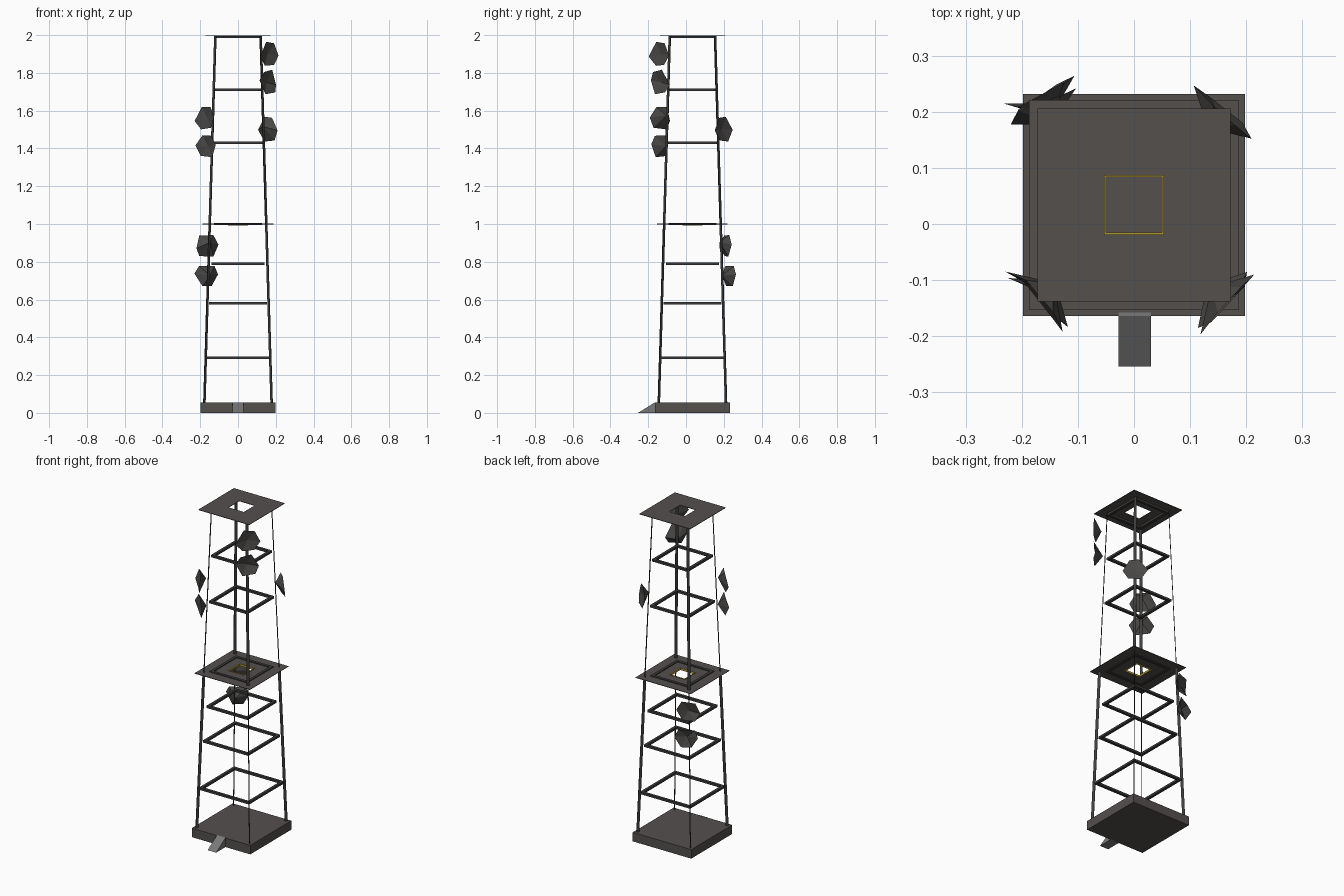
import bpy, bmesh, math, random
from mathutils import Vector, Matrix

if "Cube" in bpy.data.objects:
    bpy.data.objects.remove(bpy.data.objects["Cube"])

random.seed(4)
CY = 0.034  # tower axis in y


def material(name, rgb):
    m = bpy.data.materials.new(name)
    m.diffuse_color = (*rgb, 1)
    m.use_nodes = True
    m.node_tree.nodes["Principled BSDF"].inputs["Base Color"].default_value = m.diffuse_color
    return m


CONCRETE = material("warm dark grey", (0.088, 0.08, 0.076))
STEEL = material("dark steel", (0.045, 0.044, 0.043))
DISH = material("dish grey", (0.068, 0.065, 0.062))
RAMP = material("light grey", (0.19, 0.19, 0.19))
YELLOW = material("safety yellow", (0.45, 0.32, 0.03))


def finish(name, bm, mat):
    bmesh.ops.recalc_face_normals(bm, faces=bm.faces)
    mesh = bpy.data.meshes.new(name)
    bm.to_mesh(mesh)
    bm.free()
    mesh.materials.append(mat)
    ob = bpy.data.objects.new(name, mesh)
    bpy.context.collection.objects.link(ob)
    return ob


def add_box(bm, center, size):
    m = Matrix.Translation(center) @ Matrix.Diagonal((*size, 1))
    bmesh.ops.create_cube(bm, size=1, matrix=m)


def square_ring(name, outer, inner, z, height, mat):
    """Square frame with a square hole, centred on the tower axis."""
    bm = bmesh.new()
    rows = []
    for half, zz in ((outer, z - height / 2), (outer, z + height / 2),
                     (inner, z + height / 2), (inner, z - height / 2)):
        rows.append([bm.verts.new((sx * half, CY + sy * half, zz))
                     for sx, sy in ((-1, -1), (1, -1), (1, 1), (-1, 1))])
    for a, b in zip(rows, rows[1:] + rows[:1]):
        for i in range(4):
            j = (i + 1) % 4
            bm.faces.new((a[i], a[j], b[j], b[i]))
    return finish(name, bm, mat)


# Foundation slab
bm = bmesh.new()
add_box(bm, (0, CY, 0.0275), (0.396, 0.396, 0.055))
finish("base_slab", bm, CONCRETE)

# Entrance ramp: side profile swept across x
bm = bmesh.new()
profile = [(-0.254, 0), (-0.158, 0), (-0.158, 0.056), (-0.164, 0.056)]
sides = [[bm.verts.new((x, y, z)) for y, z in profile] for x in (-0.028, 0.03)]
for s in sides:
    bm.faces.new(s)
for i in range(4):
    j = (i + 1) % 4
    bm.faces.new((sides[0][i], sides[0][j], sides[1][j], sides[1][i]))
finish("entrance_ramp", bm, RAMP)


# Legs: flat strips, radial below the middle deck and tangential above it
def leg_half(z):
    return 0.178 - 0.058 * (z - 0.05) / 1.94


def legs(name, z0, z1, radial):
    bm = bmesh.new()
    for sx in (-1, 1):
        for sy in (-1, 1):
            out = Vector((sx, sy, 0)).normalized()
            tan = Vector((-out.y, out.x, 0))
            wide, thin = (out, tan) if radial else (tan, out)
            rings = []
            for z in (z0, z1):
                h = leg_half(z)
                c = Vector((sx * h, CY + sy * h, z))
                rings.append([bm.verts.new(c + wide * a * 0.008 + thin * b * 0.0015)
                              for a, b in ((-1, -1), (1, -1), (1, 1), (-1, 1))])
            for r in rings:
                bm.faces.new(r)
            for i in range(4):
                j = (i + 1) % 4
                bm.faces.new((rings[0][i], rings[0][j], rings[1][j], rings[1][i]))
    finish(name, bm, STEEL)


legs("lower_legs", 0.05, 1.0, True)
legs("upper_legs", 1.0, 1.995, False)

# Horizontal bracing frames
for i, (z, half) in enumerate([(0.293, 0.17), (0.58, 0.154), (0.79, 0.14), (1.0, 0.127),
                               (1.43, 0.13), (1.71, 0.122), (1.99, 0.121)]):
    square_ring(f"brace_frame_{i + 1}", half, half - 0.017, z, 0.013, STEEL)

# Decks with a central hatch
square_ring("middle_deck", 0.187, 0.052, 1.0, 0.003, CONCRETE)
square_ring("top_deck", 0.172, 0.0525, 1.9985, 0.003, CONCRETE)

# Yellow lip around the middle hatch
square_ring("hatch_lip", 0.053, 0.0495, 0.999, 0.012, YELLOW)


# Faceted dishes: irregular hexagonal cones with a recessed front
def dish(name, pos, yaw, width, height):
    bm = bmesh.new()
    a = math.radians(yaw)
    out = Vector((math.cos(a), math.sin(a), 0))
    tan = Vector((-out.y, out.x, 0))
    c = Vector(pos)
    rim = []
    for i in range(6):
        t = math.tau * i / 6 + random.uniform(-0.25, 0.25)
        d = out * random.uniform(0.002, 0.024)
        rim.append(bm.verts.new(c + tan * math.cos(t) * width / 2
                                + Vector((0, 0, math.sin(t) * height / 2)) + d))
    back = bm.verts.new(c - out * 0.03 + Vector((0, 0, random.uniform(-0.02, 0.02))))
    front = bm.verts.new(c - out * 0.004)
    for i in range(6):
        j = (i + 1) % 6
        bm.faces.new((rim[i], rim[j], back))
        bm.faces.new((rim[j], rim[i], front))
    finish(name, bm, DISH)


for i, (pos, yaw, w, h) in enumerate([
        ((0.158, -0.135, 1.90), -48, 0.145, 0.135),
        ((0.152, -0.130, 1.75), -42, 0.135, 0.14),
        ((-0.165, -0.125, 1.56), 222, 0.15, 0.135),
        ((-0.160, -0.128, 1.41), 228, 0.14, 0.135),
        ((0.152, 0.193, 1.50), 48, 0.14, 0.14),
        ((-0.160, 0.205, 0.885), 118, 0.135, 0.135),
        ((-0.160, 0.218, 0.73), 112, 0.135, 0.13)]):
    dish(f"dish_{i + 1}", pos, yaw, w, h)
